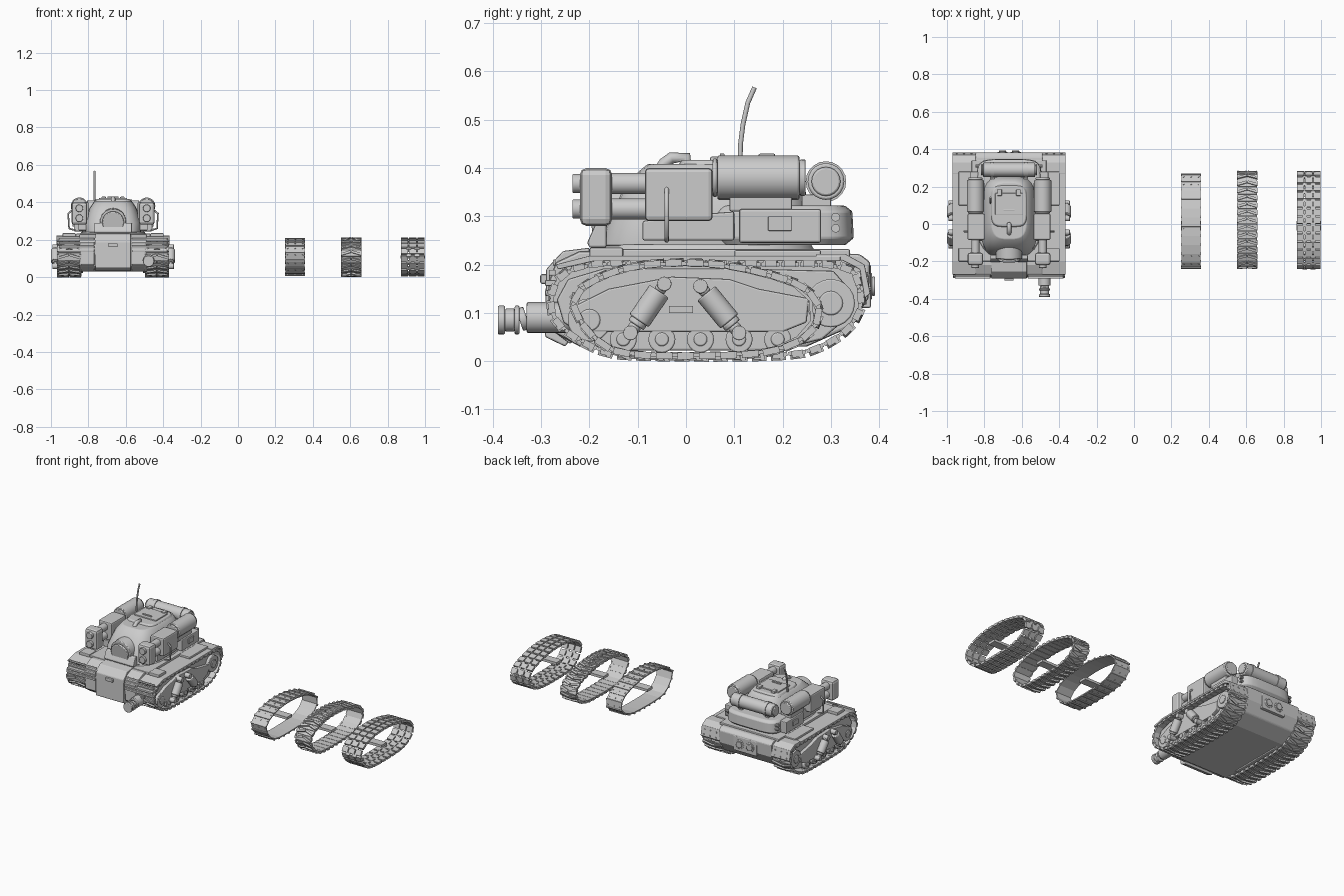
import bpy, bmesh, math
from mathutils import Vector, Matrix

if "Cube" in bpy.data.objects:
    bpy.data.objects.remove(bpy.data.objects["Cube"])

CX = -0.668  # centre line of the tank


def finish(name, bm, bevel=0.0, smooth=False):
    bmesh.ops.recalc_face_normals(bm, faces=bm.faces)
    me = bpy.data.meshes.new(name)
    bm.to_mesh(me)
    bm.free()
    ob = bpy.data.objects.new(name, me)
    bpy.context.collection.objects.link(ob)
    if bevel:
        m = ob.modifiers.new("bevel", 'BEVEL')
        m.width, m.segments, m.limit_method = bevel, 2, 'ANGLE'
    if smooth:
        bpy.ops.object.select_all(action='DESELECT')
        ob.select_set(True)
        bpy.context.view_layer.objects.active = ob
        bpy.ops.object.shade_smooth_by_angle()
    return ob


def add_box(bm, c, size, rx=0.0, extra=Matrix()):
    M = Matrix.Translation(c) @ Matrix.Rotation(rx, 4, 'X') @ extra @ Matrix.Diagonal((*size, 1))
    bmesh.ops.create_cube(bm, size=1, matrix=M)


def box(name, dx0, dx1, y0, y1, z0, z1, bevel=0.004, rx=0.0, s=1):
    bm = bmesh.new()
    add_box(bm, (CX + s * (dx0 + dx1) / 2, (y0 + y1) / 2, (z0 + z1) / 2),
            (abs(dx1 - dx0), y1 - y0, z1 - z0), rx)
    return finish(name, bm, bevel)


def add_cyl(bm, a, b, r, n=20):
    a, b = Vector(a), Vector(b)
    d = b - a
    M = Matrix.Translation((a + b) / 2) @ d.to_track_quat('Z', 'Y').to_matrix().to_4x4()
    bmesh.ops.create_cone(bm, cap_ends=True, segments=n, radius1=r, radius2=r, depth=d.length, matrix=M)


def rod(name, a, stages, bevel=0.0, s=1, n=20):
    """Stepped cylinder: a = start (dx,y,z), stages = [(end, radius), ...]"""
    bm = bmesh.new()
    P = lambda p: (CX + s * p[0], p[1], p[2])
    for b, r in stages:
        add_cyl(bm, P(a), P(b), r, n)
        a = b
    return finish(name, bm, bevel, True)


def prism(name, prof, dx0, dx1, s=1, bevel=0.004):
    bm = bmesh.new()
    rows = [[bm.verts.new((CX + s * dx, y, z)) for y, z in prof] for dx in (dx0, dx1)]
    n = len(prof)
    for i in range(n):
        bm.faces.new((rows[0][i], rows[0][(i + 1) % n], rows[1][(i + 1) % n], rows[1][i]))
    bm.faces.new(rows[0])
    bm.faces.new(rows[1])
    return finish(name, bm, bevel)


def loft(name, rings, n=28, p=0.55, bevel=0.003):
    """Stack of rounded outlines: (z, half width, front y, back y)"""
    bm = bmesh.new()
    sp = lambda v: math.copysign(abs(v) ** p, v)
    loops = []
    for z, hw, y0, y1 in rings:
        loops.append([bm.verts.new((CX + hw * sp(math.cos(t)), (y0 + y1) / 2 + (y1 - y0) / 2 * sp(math.sin(t)), z))
                      for t in (2 * math.pi * (i + .5) / n for i in range(n))])
    for A, B in zip(loops, loops[1:]):
        for i in range(n):
            bm.faces.new((A[i], A[(i + 1) % n], B[(i + 1) % n], B[i]))
    bm.faces.new(loops[0])
    bm.faces.new(loops[-1])
    return finish(name, bm, bevel, True)


def tube(name, pts, r):
    cu = bpy.data.curves.new(name, 'CURVE')
    cu.dimensions, cu.bevel_depth, cu.bevel_resolution, cu.use_fill_caps = '3D', r, 2, True
    sp = cu.splines.new('POLY')
    sp.points.add(len(pts) - 1)
    for q, p in zip(sp.points, pts):
        q.co = (CX + p[0], p[1], p[2], 1)
    ob = bpy.data.objects.new(name, cu)
    bpy.context.collection.objects.link(ob)


def resample(path, count):
    """Even points and tangents along a closed smooth path"""
    n, P, fine = len(path), [Vector(p) for p in path], []
    for i in range(n):
        a, b, c, d = (P[(i + k) % n] for k in (-1, 0, 1, 2))
        for t in (j / 12 for j in range(12)):
            fine.append(.5 * (2 * b + (c - a) * t + (2 * a - 5 * b + 4 * c - d) * t * t + (3 * b - a - 3 * c + d) * t ** 3))
    fine.append(fine[0])
    total = sum((b - a).length for a, b in zip(fine, fine[1:]))
    pitch, out, acc = total / count, [], 0.0
    for a, b in zip(fine, fine[1:]):
        L = (b - a).length
        while len(out) < count and len(out) * pitch <= acc + L:
            out.append(a.lerp(b, (len(out) * pitch - acc) / L))
        acc += L
    return out, pitch


def track(name, path, x0, x1, count, style):
    bm = bmesh.new()
    pts, pitch = resample(path, count)
    w, xc = x1 - x0, (x0 + x1) / 2
    for i, p in enumerate(pts):
        q = pts[(i + 1) % count]
        a = math.atan2(q.y - p.y, q.x - p.x)
        R = Matrix.Rotation(a, 4, 'X')
        L = (q - p).length
        base = Vector((xc, (p.x + q.x) / 2, (p.y + q.y) / 2))
        at = lambda x, y, z: base + R @ Vector((x, y, z))
        if style == 'plate':      # plain riveted plates
            add_box(bm, at(0, 0, .004), (w * .96, L * 1.03, .007), a)
            add_box(bm, at(0, L * .4, -.001), (w, L * .22, .006), a)
            for sx in (-.38, 0, .38):
                add_cyl(bm, at(w * sx, -.01, 0), at(w * sx, -.01, -.003), .004, 8)
        elif style == 'chevron':  # belt with angled cleats
            add_box(bm, at(0, 0, .006), (w * .95, L * .93, .008), a)
            for sx in (-1, 1):
                add_box(bm, at(sx * w * .25, 0, -.002), (w * .48, L * .32, .009), a,
                        Matrix.Rotation(sx * .3, 4, 'Z'))
                add_box(bm, at(sx * w * .46, 0, .004), (w * .08, L * .6, .014), a)
        else:                     # open links with three pads
            for sx, f in ((-.34, .29), (0, .3), (.34, .29)):
                add_box(bm, at(sx * w, 0, .003), (w * f, L * .78, .014), a)
            for sx in (-.17, .17):
                add_box(bm, at(sx * w, L * .5, .005), (w * .2, L * .5, .008), a)
    return finish(name, bm)


# ---- three spare track loops with a small centre strut ----
leaf = [(-.245, .11), (-.228, .15), (-.15, .188), (-.05, .203), (.06, .2), (.15, .183), (.235, .155),
        (.272, .11), (.26, .062), (.21, .027), (.12, .008), (-.12, .008), (-.2, .042)][::-1]
for nm, x0, x1, n, st, k in (("plate", .252, .358, 24, 'plate', .98), ("chevron", .55, .66, 30, 'chevron', 1),
                             ("open", .87, 1.0, 27, 'open', 1)):
    path = [((y - .01) * k + .012 + (.006 if k == 1 else 0), (z - .105) * k + .108) for y, z in leaf]
    track("spare_track_" + nm, path, x0, x1, n, st)
    bm = bmesh.new()
    add_box(bm, ((x0 + x1) / 2, -.01, .107), (x1 - x0, .05, .015))
    finish("strut_" + nm, bm)

# ---- tank hull ----
prism("hull", [(-.275, .06), (-.22, .03), (.25, .03), (.34, .07), (.378, .13), (.382, .205), (.36, .222), (.05, .228),
               (-.22, .228), (-.27, .205), (-.285, .16)], -.18, .18, bevel=.006)
prism("nose_plate", [(-.292, .05), (-.25, .03), (-.2, .1), (-.2, .235), (-.255, .228), (-.29, .19)], -.095, .095)
box("deck", -.2, .2, -.2, .34, .215, .232)
box("nose_hook", -.025, .025, -.302, -.28, .16, .18)
belt = [(-.285, .13), (-.27, .075), (-.2, .028), (-.12, .008), (.2, .008), (.3, .035), (.36, .09), (.365, .15),
        (.325, .2), (.1, .206), (-.18, .206), (-.26, .18)]
for s, side in ((-1, "left"), (1, "right")):
    xs = sorted((CX + s * .17, CX + s * .3))
    track("track_" + side, belt, xs[0], xs[1], 38, 'chevron')
    # sponson inside the track, with side armour panel
    prism("sponson_" + side, [(y * .94, .108 + (z - .108) * .86) for y, z in belt], .16, .272, s)
    prism("side_armour_" + side, [(-.2, .06), (.2, .06), (.25, .08), (.255, .13), (.15, .15), (.09, .17), (-.03, .175),
                                  (-.16, .15), (-.24, .11)], .25, .292, s)
    prism("fender_" + side, [(-.27, .2), (-.2, .218), (.32, .218), (.32, .207), (-.19, .207), (-.265, .19)],
          .15, .303, s, .002)
    # ribbed boxes between nose and track
    prism("front_box_" + side, [(-.286, .07), (-.24, .035), (-.18, .1), (-.18, .222), (-.25, .215), (-.284, .18)],
          .1, .172, s)
    for i in range(4):
        box("front_rib_" + side, .1, .29, -.292 + .008 * max(0, i - 1), -.27, .135 + i * .021, .147 + i * .021, .002, s=s)
    # rear flap with rivets
    prism("rear_flap_" + side, [(.37, .13), (.382, .14), (.37, .2), (.33, .222), (.27, .222), (.27, .21), (.325, .208),
                                (.36, .19)], .175, .302, s, .002)
    bm = bmesh.new()
    for dx in (.2, .24, .28):
        for z in (.15, .18):
            y = .38 - (z - .14) * .2
            add_cyl(bm, (CX + s * dx, y - .004, z), (CX + s * dx, y + .005, z), .005, 8)
    finish("rear_rivets_" + side, bm)
    # wheels
    for y, z, r in ((-.2, .085, .045), (.3, .12, .05)) + tuple((-.13 + .08 * i, .045, .028) for i in range(5)):
        rod("wheel_" + side, (.2, y, z), [((.29, y, z), r), ((.296, y, z), r * .5)], .003, s)
    # suspension dampers
    for top, low in (((-.045, .16), (-.115, .058)), ((.03, .155), (.11, .058))):
        A, B = Vector((.308, *top)), Vector((.308, *low))
        rod("damper_" + side, A, [(A.lerp(B, .15), .012), (A.lerp(B, .75), .024), (A.lerp(B, .84), .019), (B, .013)],
            .003, s)
        for p in (top, low):
            rod("damper_pin_" + side, (.28, *p), [((.325, *p), .015)], .002, s)
    # rear lamps
    rod("rear_lamp_" + side, (.035, .37, .155), [((.035, .385, .155), .028), ((.035, .392, .155), .02)], .002, s)
    box("deck_box_" + side, .2, .27, -.2, -.13, .215, .235, s=s)
    box("deck_grille_" + side, .19, .27, .1, .28, .215, .23, s=s)
box("rear_plate", -.08, .08, .36, .383, .11, .2)
# hull gun
rod("hull_gun", (.19, -.24, .09), [((.19, -.33, .09), .032), ((.19, -.345, .085), .024), ((.19, -.355, .085), .03),
                                   ((.19, -.375, .085), .024), ((.19, -.39, .085), .03)], .003)

# ---- turret ----
loft("turret_ring", [(.225, .18, -.19, .27), (.242, .17, -.18, .26)], p=.75)
loft("turret_body", [(.238, .15, -.18, .25), (.29, .155, -.165, .26), (.37, .125, -.125, .245), (.4, .105, -.09, .23),
                     (.408, .095, -.08, .22)])
loft("turret_bustle", [(.24, .165, .06, .33), (.255, .175, .05, .348), (.31, .172, .05, .345), (.322, .16, .06, .33)],
     p=.4)
loft("roof_plate", [(.4, .1, -.02, .21), (.417, .09, -.01, .2)], p=.4)
box("roof_hatch", -.075, .075, .05, .165, .41, .424)
for dx in (-.05, .05):
    box("hatch_hinge", dx - .012, dx + .012, .15, .185, .41, .43)
box("hatch_handle", -.03, .03, .07, .08, .42, .43, .002)
rod("mantlet", (0, -.1, .3), [((0, -.185, .295), .07), ((0, -.198, .293), .058)], .004, n=28)
prism("chin_plate", [(-.205, .245), (-.185, .29), (-.165, .29), (-.165, .235), (-.2, .235)], -.1, .1)
tube("roof_periscope", [(.0, -.055, .395), (.0, -.045, .41), (.0, -.03, .421), (.0, 0, .422), (.0, .0, .4)], .012)
tube("antenna", [(-.1, .112, .41), (-.1, .113, .45), (-.1, .118, .49), (-.1, .128, .535), (-.1, .142, .567)], .005)
rod("bedroll", (-.15, .29, .372), [((-.14, .29, .372), .03), ((.14, .29, .372), .038), ((.15, .29, .372), .03)], .004)
for dx in (-.09, .09):
    rod("bedroll_strap", (dx - .01, .29, .372), [((dx + .01, .29, .372), .042)])
    box("bedroll_bracket", dx - .012, dx + .012, .24, .3, .31, .345, .002)

# ---- twin launchers and stowage on both turret sides ----
for s, side in ((-1, "left"), (1, "right")):
    box("muzzle_box_" + side, .138, .222, -.22, -.153, .28, .4, .014, s=s)
    for z in (.315, .368):
        rod("barrel_" + side, (.18, -.235, z), [((.18, -.21, z), .02), ((.18, -.08, z), .022)], .002, s)
    box("launcher_body_" + side, .13, .222, -.085, .055, .29, .4, .008, s=s)
    prism("launcher_bracket_" + side, [(-.09, .25), (.1, .25), (.1, .31), (-.03, .3), (-.09, .29)], .12, .185, s)
    rod("launcher_tank_" + side, (.18, .055, .38), [((.18, .065, .38), .04), ((.18, .235, .38), .046),
                                                    ((.18, .248, .38), .038)], .004, s)
    box("tank_cradle_" + side, .13, .2, .09, .22, .31, .345, s=s)
    box("stowage_box_" + side, .165, .21, .11, .28, .245, .315, .005, s=s)
    box("stowage_clasp_" + side, .205, .216, .17, .22, .27, .3, .002, s=s)
    for z in (.275, .298):
        rod("bustle_bolt_" + side, (.16, .31, z), [((.18, .31, z), .009)], .0, s, 10)
    tube("grab_rail_" + side, [(s * .2, -.04, .25), (s * .235, -.04, .26), (s * .24, -.04, .34), (s * .215, -.04, .36)],
         .005)
